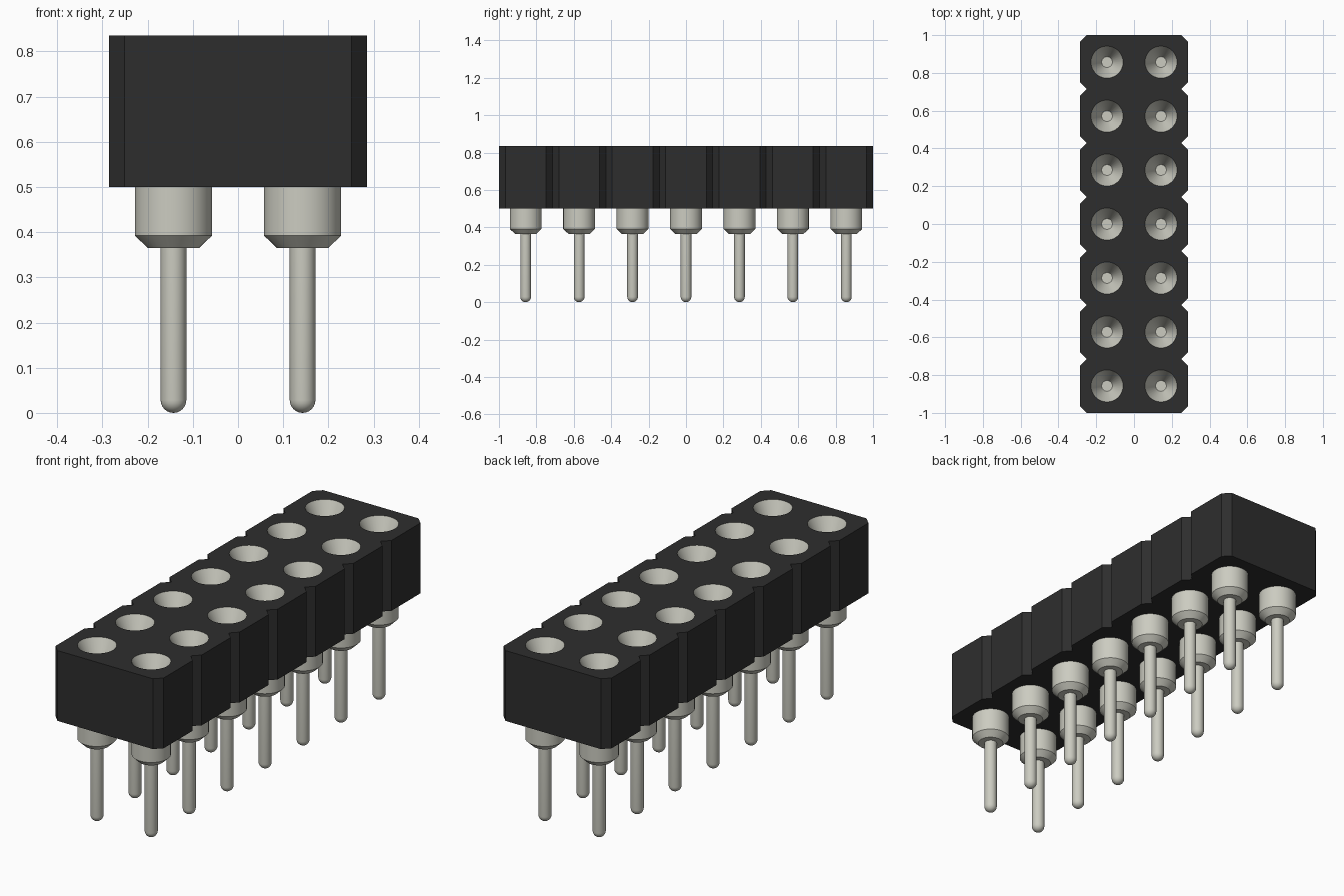
import bpy, bmesh, math

if "Cube" in bpy.data.objects:
    bpy.data.objects.remove(bpy.data.objects["Cube"], do_unlink=True)

ROWS, SEG = 7, 32
PITCH = 2 / ROWS
HALF_W, CUT = 0.285, 0.034
Z_LOW, Z_TOP = 0.5, 0.835
R_COLLAR, R_PIN = 0.085, 0.0285


def material(name, rgb):
    m = bpy.data.materials.new(name)
    m.use_nodes = True
    m.diffuse_color = (*rgb, 1)
    m.node_tree.nodes["Principled BSDF"].inputs["Base Color"].default_value = (*rgb, 1)
    return m


black = material("black plastic", (0.027, 0.027, 0.027))
metal = material("pale metal", (0.60, 0.60, 0.53))

positions = [(sx * PITCH / 2, (i - (ROWS - 1) / 2) * PITCH)
             for sx in (-1, 1) for i in range(ROWS)]


def circle(cx, cy, r):
    return [(cx + r * math.cos(2 * math.pi * k / SEG),
             cy + r * math.sin(2 * math.pi * k / SEG)) for k in range(SEG)]


# Housing: notched outline with round holes, extruded upward
side = [(HALF_W - CUT, -1), (HALF_W, -1 + CUT)]
for i in range(1, ROWS):
    y = -1 + i * PITCH
    side += [(HALF_W, y - CUT), (HALF_W - CUT, y), (HALF_W, y + CUT)]
side += [(HALF_W, 1 - CUT), (HALF_W - CUT, 1)]
outline = side + [(-x, -y) for x, y in side]

curve = bpy.data.curves.new("housing", "CURVE")
curve.dimensions = "2D"
curve.fill_mode = "BOTH"
curve.extrude = (Z_TOP - Z_LOW) / 2
for loop in [outline] + [circle(x, y, R_COLLAR) for x, y in positions]:
    s = curve.splines.new("POLY")
    s.points.add(len(loop) - 1)
    for p, (x, y) in zip(s.points, loop):
        p.co = (x, y, 0, 1)
    s.use_cyclic_u = True
housing = bpy.data.objects.new("housing", curve)
housing.location.z = (Z_LOW + Z_TOP) / 2
bpy.context.collection.objects.link(housing)
bpy.ops.object.select_all(action="DESELECT")
housing.select_set(True)
bpy.context.view_layer.objects.active = housing
bpy.ops.object.convert(target="MESH")
housing = bpy.context.object
housing.data.materials.clear()
housing.data.materials.append(black)
bm = bmesh.new()
bm.from_mesh(housing.data)
bmesh.ops.remove_doubles(bm, verts=bm.verts, dist=0.0001)
bmesh.ops.recalc_face_normals(bm, faces=bm.faces)
for f in bm.faces:
    f.smooth = False
bm.to_mesh(housing.data)
bm.free()

# Pin profile: rounded tip, stem, chamfered collar, then funnel socket
tip = [(R_PIN * math.sin(a), R_PIN * (1 - math.cos(a)))
       for a in (math.pi / 2 * k / 6 for k in range(7))]
profile = tip + [(R_PIN, 0.365), (0.057, 0.365), (R_COLLAR, 0.392),
                 (R_COLLAR, Z_TOP), (R_PIN, Z_TOP - 0.12), (0, Z_TOP - 0.12)]
bm = bmesh.new()
verts = [bm.verts.new((r, 0, z)) for r, z in profile]
edges = [bm.edges.new(pair) for pair in zip(verts, verts[1:])]
bmesh.ops.spin(bm, geom=verts + edges, cent=(0, 0, 0), axis=(0, 0, 1),
               angle=2 * math.pi, steps=SEG)
bmesh.ops.remove_doubles(bm, verts=bm.verts, dist=0.0001)
bmesh.ops.recalc_face_normals(bm, faces=bm.faces)
pin_mesh = bpy.data.meshes.new("pin")
bm.to_mesh(pin_mesh)
bm.free()
pin_mesh.materials.append(metal)

# Two rows of pins sharing one mesh
bpy.ops.object.select_all(action="DESELECT")
for i, (x, y) in enumerate(positions):
    pin = bpy.data.objects.new(f"{'right' if x < 0 else 'left'}_pin_{i % ROWS + 1}", pin_mesh)
    pin.location = (x, y, 0)
    bpy.context.collection.objects.link(pin)
pin.select_set(True)
bpy.context.view_layer.objects.active = pin
bpy.ops.object.shade_smooth_by_angle(angle=math.radians(30))
